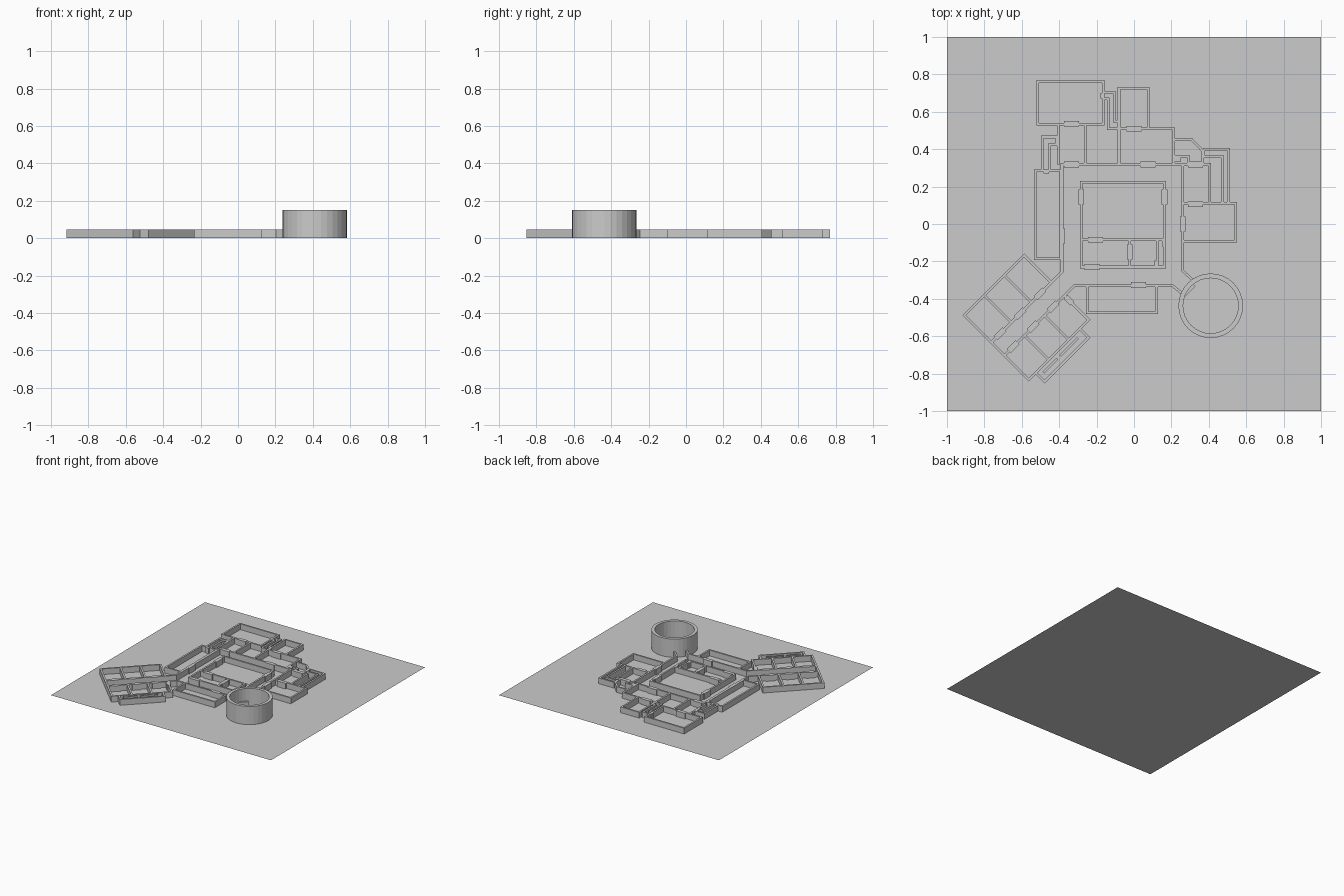
import bpy
import bmesh
import math
from mathutils import Vector

default_cube = bpy.data.objects.get("Cube")
if default_cube:
    bpy.data.objects.remove(default_cube, do_unlink=True)

WALL_HEIGHT = 0.047
WALL_WIDTH = 0.014
TOWER_HEIGHT = 0.15

# One plain grey for everything
stone = bpy.data.materials.new("plain_grey")
stone.use_nodes = True
grey = (0.6, 0.6, 0.6, 1)
stone.diffuse_color = grey
stone.node_tree.nodes["Principled BSDF"].inputs["Base Color"].default_value = grey


def finish(name, bm):
    bmesh.ops.recalc_face_normals(bm, faces=bm.faces)
    mesh = bpy.data.meshes.new(name)
    bm.to_mesh(mesh)
    bm.free()
    mesh.materials.append(stone)
    obj = bpy.data.objects.new(name, mesh)
    bpy.context.collection.objects.link(obj)
    return obj


def wall(name, *path, closed=False, width=WALL_WIDTH, height=WALL_HEIGHT):
    """Mitred upright wall following a centre line."""
    points = [Vector(p) for p in path]
    count = len(points)
    bm = bmesh.new()
    rings = []
    for i, point in enumerate(points):
        before = points[i - 1] if closed or i > 0 else None
        after = points[(i + 1) % count] if closed or i < count - 1 else None
        enter = (point - before).normalized() if before else (after - point).normalized()
        leave = (after - point).normalized() if after else enter
        normal = Vector((-enter.y, enter.x))
        other = Vector((-leave.y, leave.x))
        mitre = (normal + other).normalized()
        offset = mitre * (width / 2 / mitre.dot(normal))
        rings.append([bm.verts.new((*(point + side * offset), z))
                      for side, z in ((-1, 0), (1, 0), (1, height), (-1, height))])
    for i in range(count if closed else count - 1):
        a, b = rings[i], rings[(i + 1) % count]
        for k in range(4):
            n = (k + 1) % 4
            bm.faces.new((a[k], a[n], b[n], b[k]))
    if not closed:
        bm.faces.new(rings[0])
        bm.faces.new(rings[-1])
    return finish(name, bm)


def room(name, left, front, right, back):
    return wall(name, (left, front), (right, front), (right, back), (left, back), closed=True)


def door(name, x, y, angle=0, length=0.08, width=0.03):
    """Door surround: a short thicker piece on a wall."""
    half = Vector((math.cos(math.radians(angle)), math.sin(math.radians(angle)))) * length / 2
    centre = Vector((x, y))
    return wall(name, centre - half, centre + half, width=width)


def small_door(name, x, y, angle=0):
    return door(name, x, y, angle, length=0.03, width=0.022)


def diagonal(u, v):
    """Wing coordinates: u runs along the wing, v across it."""
    return ((u + v) / 2, (u - v) / 2)


# Ground sheet
ground = bmesh.new()
bmesh.ops.create_grid(ground, x_segments=1, y_segments=1, size=1)
finish("ground_sheet", ground)

# Central block and its partitions
room("central_block", -.282, -.23, .163, .224)
wall("central_cross_wall", (-.282, -.085), (.163, -.085))
wall("central_partition", (-.022, -.085), (-.022, -.23))
wall("central_closet", (.125, -.085), (.125, -.23))
door("central_left_door", -.282, .145, 90)
door("central_right_door", .163, .145, 90)
door("central_cross_door", -.205, -.085)
door("central_front_door", -.225, -.23)
door("partition_door", -.022, -.15, 90)
small_door("closet_side_door", .16, -.105, 90)
small_door("closet_door", .12, -.21, 90)

# Corridor shell around the block, running into the diagonal wing
wall("corridor_back_wall", diagonal(-1.395, -.13), (-.385, -.255), (-.385, .318), (.405, .318), (.405, .11))
wall("corridor_right_wall", (.26, .318), (.26, -.25), (.32, -.305))
wall("corridor_front_wall", diagonal(-1.395, .01), (-.32, -.33), (.207, -.33), (.255, -.37))
door("corridor_left_door", -.385, -.065, 90)
door("corridor_right_door", .26, 0, 90)
door("corridor_front_door", .025, -.326)
for label, x in (("left", -.335), ("middle", .075), ("right", .33)):
    door("corridor_back_door_" + label, x, .318)

# Side rooms
room("front_room", -.25, -.475, .12, -.33)
room("right_room", .26, -.093, .543, .11)
room("west_room", -.527, -.185, -.392, .285)
door("right_room_door", .33, .105)

# Back rooms
room("back_hall", -.515, .533, -.165, .762)
room("back_small_room", -.08, .51, .077, .725)
wall("back_row_left", (-.405, .533), (-.405, .318))
wall("back_row_divider", (-.26, .533), (-.26, .318))
wall("back_row_middle", (-.08, .51), (-.08, .318))
wall("back_row_right", (-.08, .51), (.213, .51), (.213, .318))
door("back_hall_door", -.335, .535)
door("back_small_door", 0, .51)

# Narrow passage between the two back rooms
wall("back_passage_outer", (-.165, .705), (-.105, .705), (-.105, .55), (-.08, .55))
wall("back_passage_inner", (-.165, .67), (-.138, .67), (-.138, .51), (-.08, .51))
small_door("back_passage_entry", -.168, .685, 90)
small_door("back_passage_exit", -.08, .53, 90)

# West passage
wall("west_passage_outer", (-.49, .285), (-.49, .465), (-.405, .465))
wall("west_passage_inner", (-.45, .285), (-.45, .425), (-.405, .425))
small_door("west_passage_exit", -.47, .28)
small_door("west_passage_entry", -.41, .445, 90)

# Chamfered room and the angled passage on the right
wall("chamfered_room", (.213, .45), (.31, .45), (.368, .39), (.368, .318))
wall("chamfered_room_closet", (.213, .362), (.29, .362), (.29, .318))
wall("right_passage_outer", (.368, .4), (.505, .4), (.505, .11))
wall("right_passage_inner", (.368, .36), (.473, .36), (.473, .11))
small_door("right_passage_entry", .368, .38, 90)
small_door("chamfered_closet_door", .235, .345)

# Diagonal wing: two rows of three rooms on either side of the corridor
for row, inner, outer in (("back", -.13, -.42), ("front", .01, .27)):
    wall("wing_shell_" + row, diagonal(-.755, inner), diagonal(-.755, outer),
         diagonal(-1.395, outer), diagonal(-1.395, inner))
    for i in range(3):
        u = -.755 - i * .2135
        if i:
            wall(f"wing_divider_{row}_{i}", diagonal(u, inner), diagonal(u, outer))
        door(f"wing_door_{row}_{i}", *diagonal(u - .12, inner), angle=45, length=.065)
wall("wing_end_wall", diagonal(-1.395, -.13), diagonal(-1.395, .01))
door("wing_side_door", *diagonal(-.755, .06), angle=-45, length=.05)

# Annex along the front of the wing
wall("wing_annex", diagonal(-.85, .27), diagonal(-.85, .365),
     diagonal(-1.32, .365), diagonal(-1.32, .27))
wall("annex_inner_long", diagonal(-.91, .31), diagonal(-1.1, .31))
wall("annex_inner_short", diagonal(-1.13, .31), diagonal(-1.28, .31))

# Round tower and its entrance
sides = 32
circle = [(.41 + .16 * math.cos(math.tau * i / sides), -.437 + .16 * math.sin(math.tau * i / sides))
          for i in range(sides)]
wall("round_tower", *circle, closed=True, width=.025, height=TOWER_HEIGHT)
door("tower_door", .29, -.35, 45)
